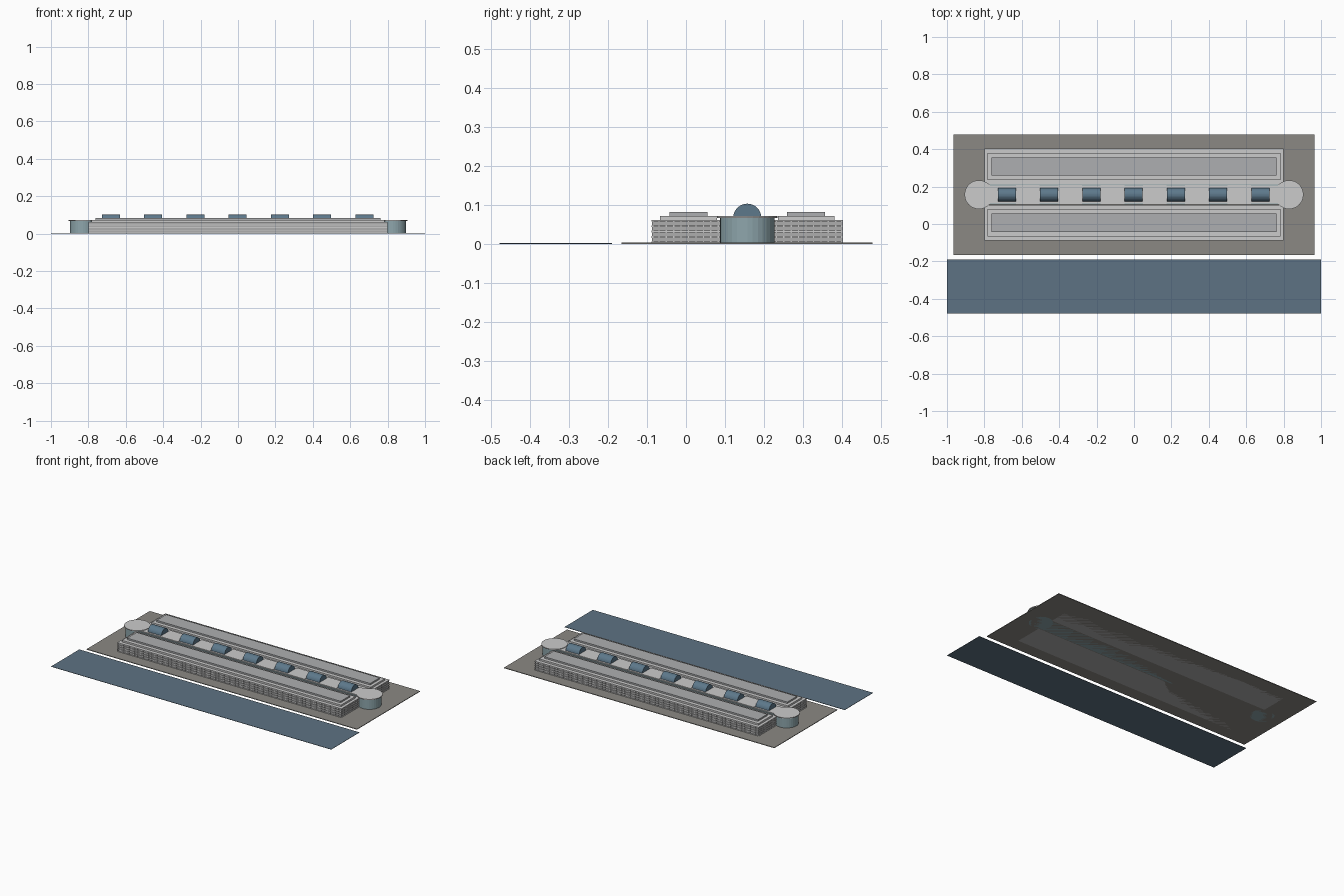
import bpy, bmesh, math
from mathutils import Matrix, Vector

if "Cube" in bpy.data.objects:
    bpy.data.objects.remove(bpy.data.objects["Cube"])

AXIS = 0.157      # centre line of the building in y


def mat(name, rgb):
    m = bpy.data.materials.new(name)
    m.diffuse_color = (*rgb, 1)
    m.use_nodes = True
    m.node_tree.nodes["Principled BSDF"].inputs["Base Color"].default_value = m.diffuse_color
    return m


WATER = mat("water_blue", (0.11, 0.17, 0.23))
PAVING = mat("paving_grey", (0.26, 0.25, 0.23))
GLASS = mat("teal_glass", (0.27, 0.38, 0.41))
VAULT = mat("vault_glass", (0.11, 0.19, 0.26))
WALL = mat("wall_grey", (0.42, 0.42, 0.42))
ROOF = mat("roof_grey", (0.42, 0.43, 0.44))


def finish(name, bm, material=None):
    me = bpy.data.meshes.new(name)
    bm.to_mesh(me)
    bm.free()
    ob = bpy.data.objects.new(name, me)
    bpy.context.collection.objects.link(ob)
    if material:
        me.materials.append(material)
    return ob


def add_box(bm, x0, x1, y0, y1, z0, z1):
    size = Matrix.Diagonal((x1 - x0, y1 - y0, z1 - z0, 1))
    pos = Matrix.Translation(((x0 + x1) / 2, (y0 + y1) / 2, (z0 + z1) / 2))
    bmesh.ops.create_cube(bm, size=1, matrix=pos @ size)


def box(name, x0, x1, y0, y1, z0, z1, material=None):
    bm = bmesh.new()
    add_box(bm, x0, x1, y0, y1, z0, z1)
    return finish(name, bm, material)


def drum(name, x, r, z0, z1, material=None):
    bm = bmesh.new()
    bmesh.ops.create_cone(bm, cap_ends=True, segments=32, radius1=r, radius2=r, depth=z1 - z0,
                          matrix=Matrix.Translation((x, AXIS, (z0 + z1) / 2)))
    return finish(name, bm, material)


# Site: water strip and paved ground
box("water", -1, 1, -0.478, -0.19, 0, 0.002, WATER)
box("ground", -0.965, 0.965, -0.165, 0.478, 0, 0.004, PAVING)


def hall(label, cy):
    hx, hy = 0.80, 0.095
    # Recessed wall core
    box(label + "_walls", -hx + 0.004, hx - 0.004, cy - hy + 0.004, cy + hy - 0.004, 0, 0.06, WALL)
    # Floor slabs
    bm = bmesh.new()
    for i in range(5):
        z = 0.004 + i * 0.0137
        add_box(bm, -hx, hx, cy - hy, cy + hy, z - 0.002, z + 0.0025)
    finish(label + "_floor_slabs", bm)
    # Facade fins on all four sides
    bm = bmesh.new()
    n = 80
    for i in range(n + 1):
        x = -hx + 0.003 + i * (2 * hx - 0.006) / n
        for s in (-1, 1):
            y = cy + s * (hy - 0.003)
            add_box(bm, x - 0.0015, x + 0.0015, y - 0.002, y + 0.002, 0.004, 0.059)
    for i in range(1, 10):
        y = cy - hy + i * 0.019
        for s in (-1, 1):
            x = s * (hx - 0.003)
            add_box(bm, x - 0.002, x + 0.002, y - 0.0015, y + 0.0015, 0.004, 0.059)
    finish(label + "_fins", bm, WALL)
    # Stepped roof
    box(label + "_roof_tier", -0.782, 0.782, cy - 0.0725, cy + 0.0725, 0.061, 0.072)
    box(label + "_roof_top", -0.762, 0.762, cy - 0.0485, cy + 0.0485, 0.072, 0.082, ROOF)


hall("front_hall", AXIS - 0.1505)
hall("back_hall", AXIS + 0.1505)

# Central spine: glazed body, flat roof
box("spine_body", -0.80, 0.80, AXIS - 0.054, AXIS + 0.054, 0, 0.064, GLASS)
box("spine_roof", -0.77, 0.77, AXIS - 0.048, AXIS + 0.048, 0.064, 0.069)

# Barrel vault skylights with roof panels between them
STEP, W, R = 0.226, 0.096, 0.036
for i in range(7):
    x = (i - 3) * STEP - 0.002
    bm = bmesh.new()
    arc = [bm.verts.new((x - W / 2, AXIS + R * math.cos(a), 0.067 + R * math.sin(a)))
           for a in (math.pi * k / 16 for k in range(17))]
    face = bm.faces.new(arc)
    ext = bmesh.ops.extrude_face_region(bm, geom=[face])
    moved = [v for v in ext["geom"] if isinstance(v, bmesh.types.BMVert)]
    bmesh.ops.translate(bm, verts=moved, vec=Vector((W, 0, 0)))
    bmesh.ops.recalc_face_normals(bm, faces=bm.faces)
    finish(f"skylight_{i + 1}", bm, VAULT)
    if i < 6:
        c = x + STEP / 2
        box(f"roof_panel_{i + 1}", c - 0.063, c + 0.063, AXIS - 0.052, AXIS + 0.052, 0.067, 0.072)

# Round end pavilions
for side, x in (("left", -0.829), ("right", 0.829)):
    drum(side + "_pavilion", x, 0.070, 0, 0.067, GLASS)
    drum(side + "_pavilion_roof", x, 0.077, 0.067, 0.072)
